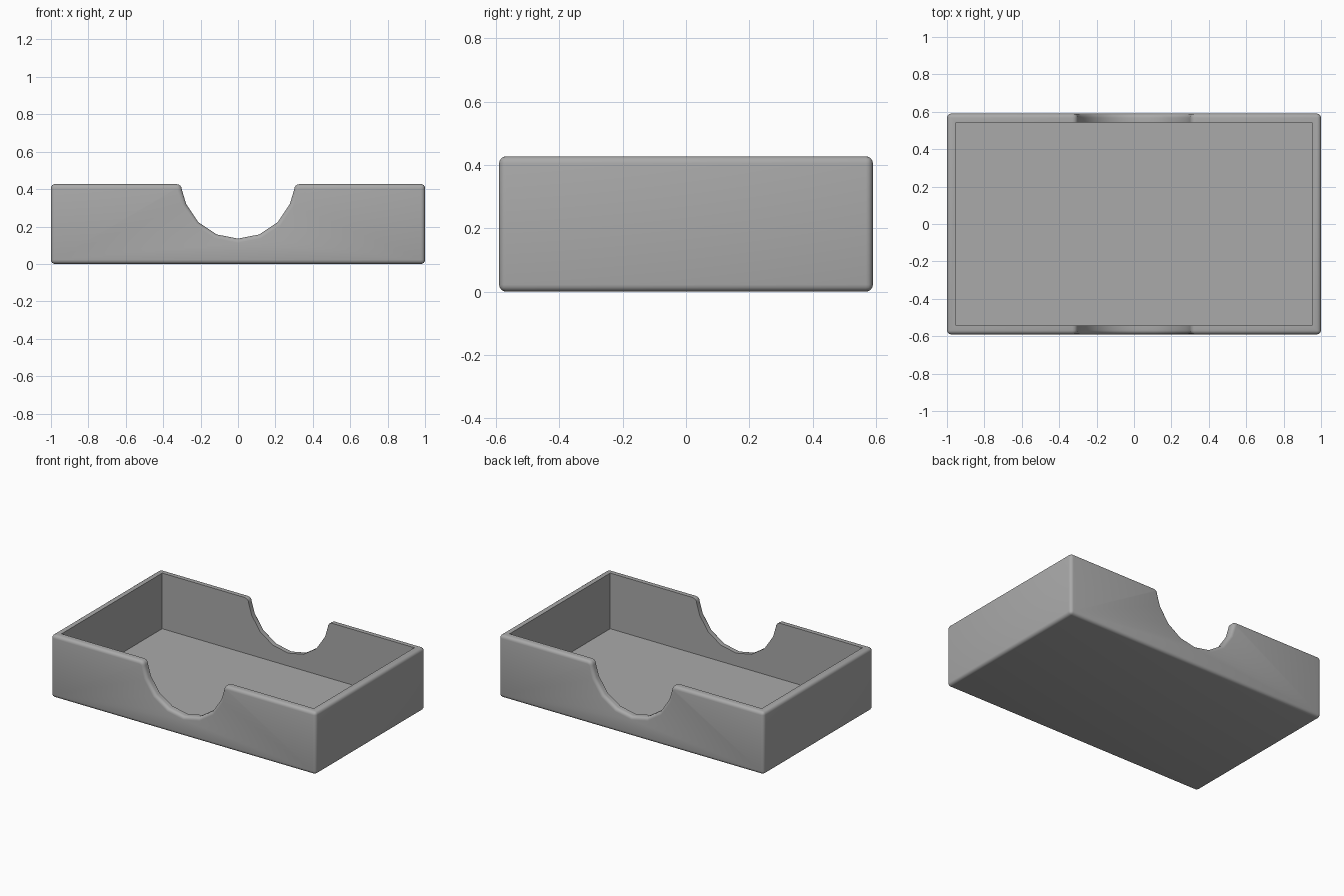
import bpy, bmesh
from math import sin, cos, pi, radians

cube = bpy.data.objects.get("Cube")
if cube:
    bpy.data.objects.remove(cube, do_unlink=True)

HALF_X, HALF_Y, HEIGHT = 1.0, 0.59, 0.427
WALL, FLOOR = 0.047, 0.047
NOTCH_R, FILLET = 0.3, 0.03

# Single grey plastic
grey = bpy.data.materials.new("grey_plastic")
grey.use_nodes = True
colour = (0.4, 0.4, 0.4, 1)
grey.diffuse_color = colour
grey.node_tree.nodes["Principled BSDF"].inputs["Base Color"].default_value = colour


def prism(name, outline, y0, y1):
    """Extrude an x-z outline from y0 to y1."""
    bm = bmesh.new()
    face = bm.faces.new([bm.verts.new((x, y0, z)) for x, z in outline])
    out = bmesh.ops.extrude_face_region(bm, geom=[face])
    moved = [v for v in out["geom"] if isinstance(v, bmesh.types.BMVert)]
    bmesh.ops.translate(bm, verts=moved, vec=(0, y1 - y0, 0))
    bmesh.ops.recalc_face_normals(bm, faces=bm.faces)
    mesh = bpy.data.meshes.new(name)
    bm.to_mesh(mesh)
    bm.free()
    ob = bpy.data.objects.new(name, mesh)
    bpy.context.collection.objects.link(ob)
    mesh.materials.append(grey)
    return ob


# Half outline: base corner, top, rounded shoulder, then the finger notch
half = [(HALF_X, 0), (HALF_X, HEIGHT)]
for i in range(5):
    a = pi / 2 * (1 + i / 4)
    half.append((NOTCH_R + FILLET + FILLET * cos(a),
                 HEIGHT - FILLET + FILLET * sin(a)))
for i in range(1, 4):
    a = i * pi / 8
    half.append((NOTCH_R * cos(a), HEIGHT + 0.008 - NOTCH_R * sin(a)))
notch_bottom = [(0, HEIGHT + 0.008 - NOTCH_R)]
outline = half + notch_bottom + [(-x, z) for x, z in reversed(half)]
tray = prism("card_tray", outline, -HALF_Y, HALF_Y)

# Soft outer edges
bevel = tray.modifiers.new("soft_edges", "BEVEL")
bevel.width = 0.022
bevel.segments = 4
bevel.limit_method = "ANGLE"
bevel.angle_limit = radians(40)

# Sharp-edged cavity
ix, iy = HALF_X - WALL, HALF_Y - WALL
cutter = prism("cavity_cutter", [(-ix, FLOOR), (ix, FLOOR), (ix, 0.8), (-ix, 0.8)], -iy, iy)
cutter.hide_render = True
cutter.hide_set(True)
cut = tray.modifiers.new("cavity", "BOOLEAN")
cut.operation = "DIFFERENCE"
cut.solver = "EXACT"
cut.object = cutter

# Bake the modifiers, remove the cutter, and smooth the rounded edges
bpy.context.view_layer.update()
graph = bpy.context.evaluated_depsgraph_get()
baked = bpy.data.meshes.new_from_object(tray.evaluated_get(graph))
tray.modifiers.clear()
tray.data = baked
bpy.data.objects.remove(cutter, do_unlink=True)
bpy.ops.object.select_all(action="DESELECT")
tray.select_set(True)
bpy.context.view_layer.objects.active = tray
bpy.ops.object.shade_smooth_by_angle(angle=radians(30))
